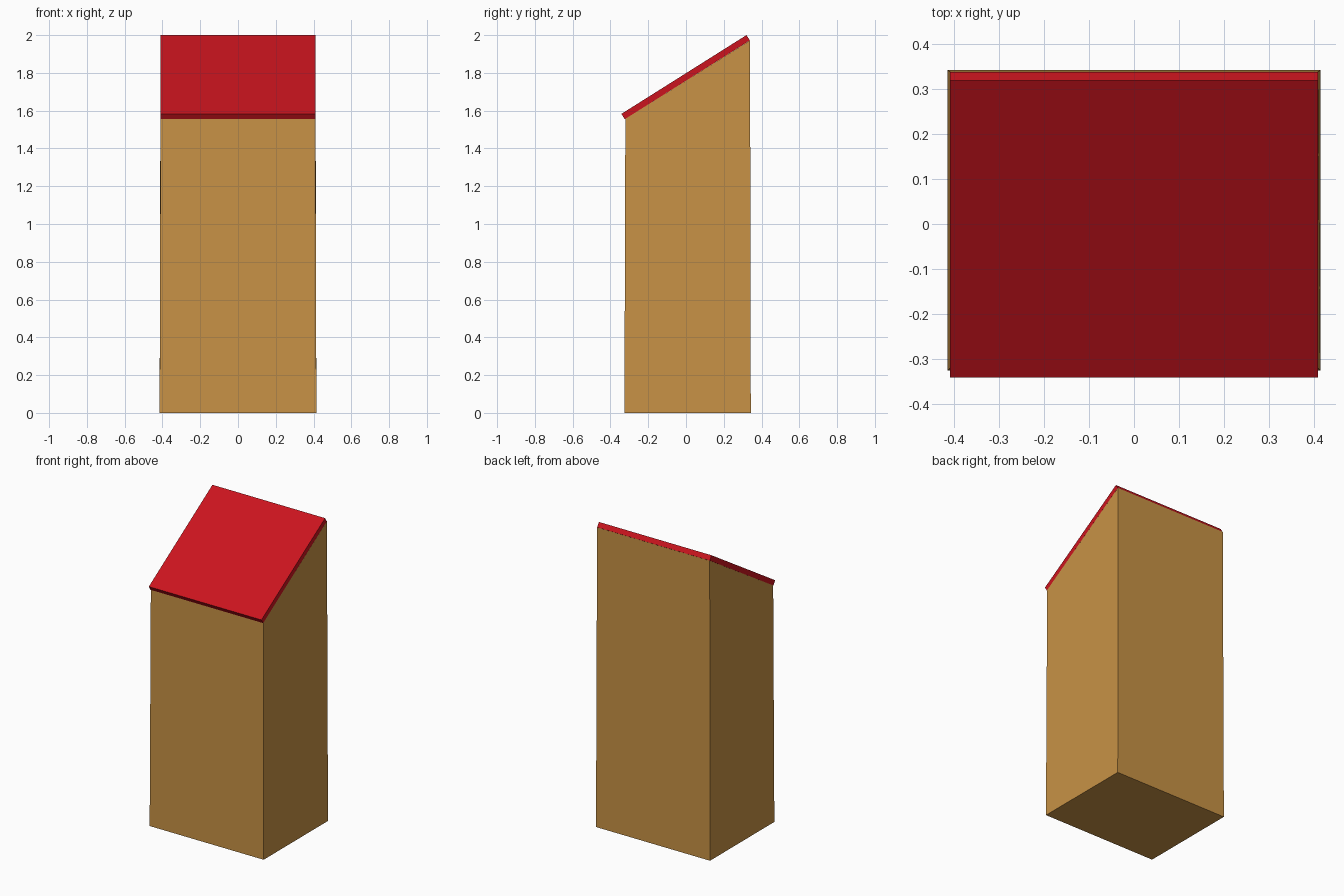
import bpy

if "Cube" in bpy.data.objects:
    bpy.data.objects.remove(bpy.data.objects["Cube"])


def material(name, color):
    m = bpy.data.materials.new(name)
    m.diffuse_color = (*color, 1)
    m.use_nodes = True
    m.node_tree.nodes["Principled BSDF"].inputs["Base Color"].default_value = m.diffuse_color
    return m


def extruded_profile(name, points, mat):
    """Side profile of (y, z, half width) spanned symmetrically across x."""
    n = len(points)
    verts = [(s * w, y, z) for s in (-1, 1) for y, z, w in points]
    faces = [tuple(reversed(range(n))), tuple(range(n, 2 * n))]
    faces += [(i, (i + 1) % n, n + (i + 1) % n, n + i) for i in range(n)]
    mesh = bpy.data.meshes.new(name)
    mesh.from_pydata(verts, [], faces)
    mesh.materials.append(mat)
    obj = bpy.data.objects.new(name, mesh)
    bpy.context.collection.objects.link(obj)
    return obj


wood = material("tan", (0.58, 0.29, 0.06))
red = material("red", (0.60, 0.007, 0.013))

# Slightly tapered body with a sloping top
extruded_profile("body", [(-0.326, 0, 0.415), (0.343, 0, 0.415),
                          (0.339, 1.972, 0.41), (-0.321, 1.557, 0.41)], wood)

# Thin slab roof lying on the slope
extruded_profile("roof", [(-0.324, 1.555, 0.41), (0.338, 1.972, 0.41),
                          (0.32, 2.0, 0.41), (-0.342, 1.583, 0.41)], red)
